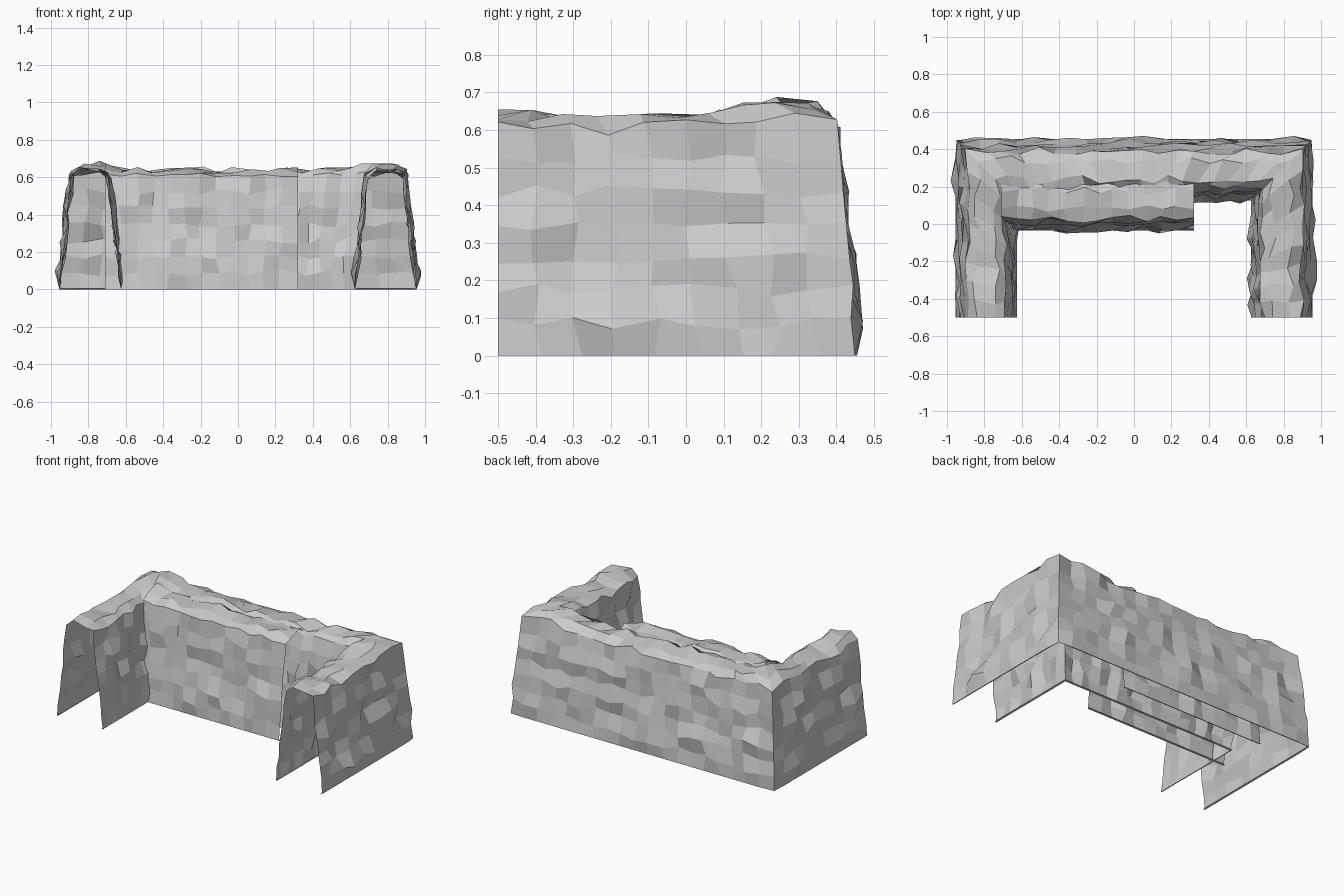
import bpy, bmesh, random
from mathutils import Vector

if "Cube" in bpy.data.objects:
    bpy.data.objects.remove(bpy.data.objects["Cube"])

random.seed(7)

# Hollow wall cross-section: (across, height), leaning sides and a lumpy cap
ROWS = 8
side = [(0.165 - 0.07 * i / (ROWS - 1), 0.61 * i / (ROWS - 1)) for i in range(ROWS)]
left = [(-0.155, 0.004)] + [(-u, z) for u, z in side] + [(-0.045, 0.635)]
PROFILE = left + [(-u, z) for u, z in reversed(left)]


def crest(x, y):
    """Extra height of the cap: raised near the two back corners, dipped mid-arm."""
    corner = max(0.0, 1 - (Vector((abs(x), y)) - Vector((0.76, 0.27))).length / 0.22)
    dip = max(0.0, 1 - abs(y + 0.2) / 0.15)
    return 0.05 * corner - 0.02 * dip


def rock_wall(name, path, step=0.085):
    pts = [Vector(p) for p in path]
    dirs = [(b - a).normalized() for a, b in zip(pts, pts[1:])]
    norms = [Vector((-d.y, d.x)) for d in dirs]
    # mitred sideways direction at every path point (right-angled corners)
    miters = [norms[0]] + [a + b for a, b in zip(norms, norms[1:])] + [norms[-1]]

    # columns along the path: centre, sideways vector, wall normal, tangent, fixed, corner flag
    columns = []
    for s, d in enumerate(dirs):
        n = max(2, round((pts[s + 1] - pts[s]).length / step))
        for i in range(n + (s == len(dirs) - 1)):
            t = i / n
            corner = i == 0 and s > 0
            normal = miters[s] if corner else norms[s]
            columns.append((pts[s].lerp(pts[s + 1], t), miters[s].lerp(miters[s + 1], t),
                            normal, d, i in (0, n), corner))

    bm = bmesh.new()
    grid = []
    for centre, across, normal, tangent, fixed, corner in columns:
        col = []
        for k, (u, z) in enumerate(PROFILE):
            if corner and u > 0.05:
                u += 0.4 * (0.15 - u)      # outer corners stand almost upright
            p = centre + across * u
            bump = 0.0 if z < 0.01 else random.uniform(-0.016, 0.03)
            if fixed:
                bump *= 0.3
            elif 0.05 < z < 0.12:
                bump += 0.006
            p += normal * bump * (1 if u > 0 else -1)
            if not fixed:
                p += tangent * random.uniform(-0.016, 0.016)
            if z > 0.55:
                z += crest(p.x, p.y) + random.uniform(-0.014, 0.022)
            elif z > 0.01:
                z += random.uniform(-0.018, 0.018)
            col.append(bm.verts.new((p.x, p.y, z)))
        grid.append(col)

    # flat stone facets
    for a, b in zip(grid, grid[1:]):
        for k in range(len(PROFILE) - 1):
            bm.faces.new((a[k], a[k + 1], b[k + 1], b[k]))
    bmesh.ops.recalc_face_normals(bm, faces=bm.faces)
    if sum(f.normal.z * f.calc_area() for f in bm.faces) < 0:
        bmesh.ops.reverse_faces(bm, faces=bm.faces)
    mesh = bpy.data.meshes.new(name)
    bm.to_mesh(mesh)
    bm.free()
    obj = bpy.data.objects.new(name, mesh)
    bpy.context.collection.objects.link(obj)
    return obj


# U-shaped outer wall: left arm, back, right arm
rock_wall("outer_rock_wall", [(-0.79, -0.5), (-0.79, 0.29), (0.79, 0.29), (0.79, -0.5)])

# Second straight wall leaning against the front of the back wall
rock_wall("inner_rock_wall", [(-0.71, 0.13), (0.32, 0.13)])
